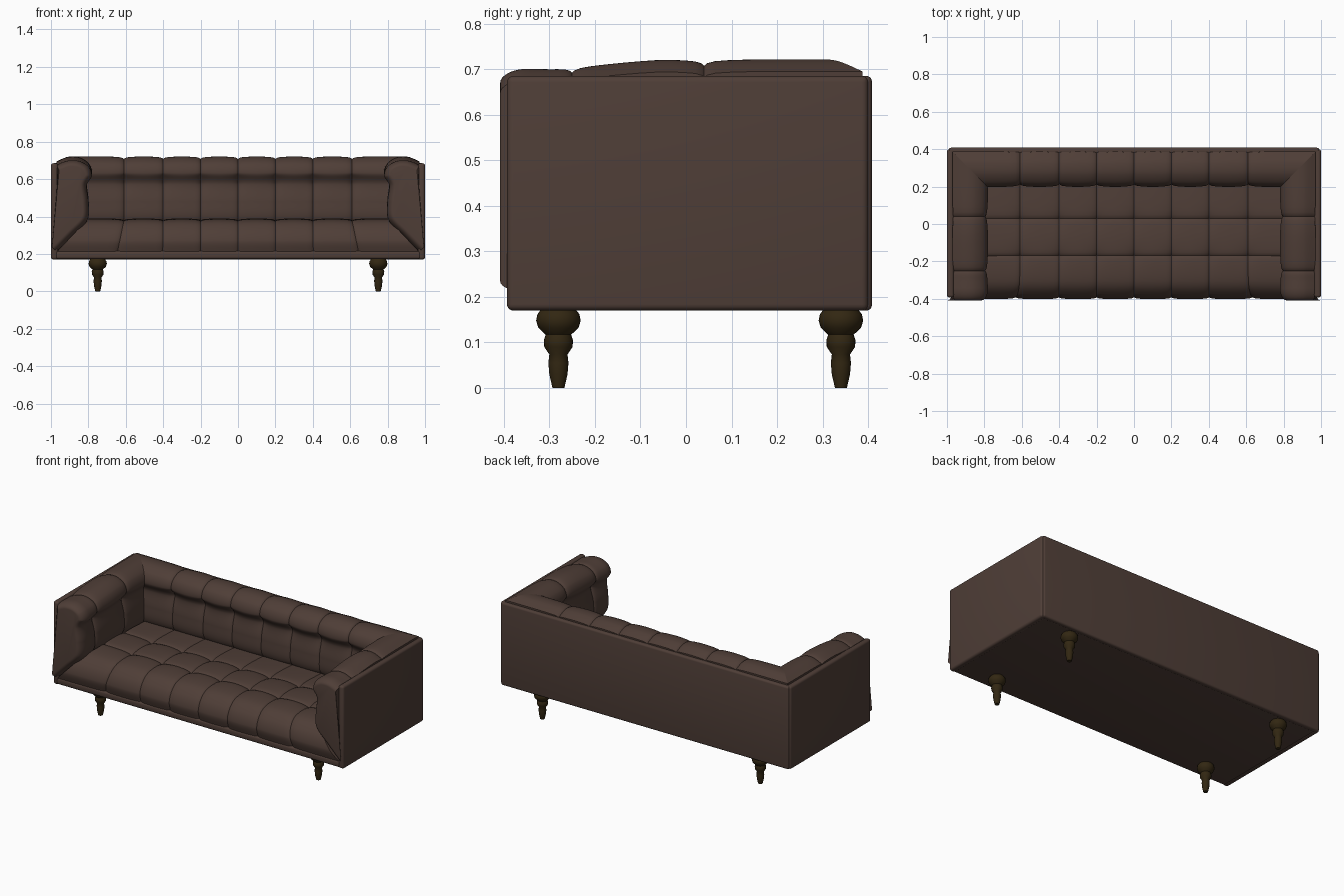
import bpy, bmesh, math
from mathutils import Vector

cube = bpy.data.objects.get("Cube")
if cube:
    bpy.data.objects.remove(cube, do_unlink=True)


def material(name, rgb):
    m = bpy.data.materials.new(name)
    m.use_nodes = True
    m.diffuse_color = (*rgb, 1)
    b = m.node_tree.nodes["Principled BSDF"]
    b.inputs["Base Color"].default_value = (*rgb, 1)
    b.inputs["Roughness"].default_value = 0.6
    return m


LEATHER = material("brown leather", (0.078, 0.048, 0.038))
WOOD = material("dark wood", (0.032, 0.020, 0.006))


def finish(name, bm, mat, angle=35):
    bmesh.ops.remove_doubles(bm, verts=bm.verts, dist=0.0001)
    bmesh.ops.recalc_face_normals(bm, faces=bm.faces)
    me = bpy.data.meshes.new(name)
    bm.to_mesh(me)
    bm.free()
    me.materials.append(mat)
    ob = bpy.data.objects.new(name, me)
    bpy.context.collection.objects.link(ob)
    bpy.ops.object.select_all(action="DESELECT")
    ob.select_set(True)
    bpy.context.view_layer.objects.active = ob
    bpy.ops.object.shade_smooth_by_angle(angle=math.radians(angle))
    return ob


def panel(name, low, high, bevel):
    """Soft-edged upholstered board between two corners."""
    low, high = Vector(low), Vector(high)
    bm = bmesh.new()
    bmesh.ops.create_cube(bm, size=1)
    for v in bm.verts:
        v.co = (low + high) / 2 + v.co * (high - low)
    bmesh.ops.bevel(bm, geom=bm.edges[:], offset=bevel, segments=4,
                    profile=0.5, affect="EDGES")
    return finish(name, bm, LEATHER)


def loft(name, rings):
    """Closed solid through a series of closed rings."""
    bm = bmesh.new()
    vs = [[bm.verts.new(p) for p in ring] for ring in rings]
    n = len(vs[0])
    for a, b in zip(vs, vs[1:]):
        for i in range(n):
            j = (i + 1) % n
            bm.faces.new((a[i], a[j], b[j], b[i]))
    bm.faces.new(vs[0])
    bm.faces.new(vs[-1])
    return finish(name, bm, LEATHER)


def ease(i, n):
    return (1 - math.cos(math.pi * i / n)) / 2


def clustered(knots, n=12):
    """Samples between knots, packed closely around each knot."""
    out = [a + (b - a) * ease(i, n) for a, b in zip(knots, knots[1:]) for i in range(n)]
    return out + [knots[-1]]


def curve(knots, n=8):
    """Smooth curve through 2D knots; returns points with outward normals."""
    k = [Vector(p) for p in knots]
    pts = []
    for i in range(len(k) - 1):
        p0, p1, p2, p3 = k[max(i - 1, 0)], k[i], k[i + 1], k[min(i + 2, len(k) - 1)]
        for s in range(n):
            t = ease(s, n)
            pts.append(0.5 * (2 * p1 + (p2 - p0) * t + (2 * p0 - 5 * p1 + 4 * p2 - p3) * t * t
                              + (3 * p1 - p0 - 3 * p2 + p3) * t ** 3))
    pts.append(k[-1])
    area = sum(a.x * b.y - b.x * a.y for a, b in zip(pts, pts[1:] + pts[:1]))
    sign = 1 if area > 0 else -1
    out = []
    for i, p in enumerate(pts):
        d = (pts[min(i + 1, len(pts) - 1)] - pts[max(i - 1, 0)]).normalized()
        out.append((p, Vector((d.y, -d.x)) * sign))
    return out


def near(value, lines):
    return min(abs(value - s) for s in lines)


def tuft(dc, dr):
    """Depth of a seam at distance dc, deepened into a button near row dr."""
    seam = 0.007 * math.exp(-dc / 0.006) + 0.007 * math.exp(-dc / 0.04)
    button = 0.014 * math.exp(-math.hypot(dc, dr) / 0.035)
    return seam + button


COLUMNS = [-0.61, -0.4, -0.2, 0, 0.2, 0.4, 0.61]
ARM_SEAMS = [-0.25, 0.04]
SEAT_ROWS = [-0.17, 0.03]
TUFT_Z = 0.575
OUT_X, OUT_Y = 0.97, 0.387

# Padding section (distance inward from the shell, height)
PAD = curve([(0, 0.21), (0.085, 0.295), (0.165, 0.38), (0.172, 0.48), (0.163, TUFT_Z),
             (0.19, 0.63), (0.172, 0.685), (0.12, 0.717), (0.06, 0.719), (0, 0.695)])


def mitre(s, start, end, offset):
    """Beyond start, squeeze the station so the end lands on the mitre line."""
    if s <= start:
        return s
    return start + (s - start) / (end - start) * (end - offset - start)


# Back padding
rings = []
for s in clustered([-OUT_X] + COLUMNS + [OUT_X]):
    ring = []
    for p, n in PAD:
        q = p - n * tuft(near(s, COLUMNS), abs(p.y - TUFT_Z))
        x = math.copysign(mitre(abs(s), 0.74, OUT_X, q.x), s)
        ring.append((x, OUT_Y - q.x, q.y))
    rings.append(ring)
loft("back_padding", rings)

# Arm paddings with rounded front ends
FRONT = -0.345
stations = []
for i in range(8, 0, -1):
    a = math.pi / 2 * i / 8
    stations.append((FRONT - 0.063 * math.sin(a), 0.035 * (1 - math.cos(a))))
stations += [(s, 0) for s in clustered([FRONT] + ARM_SEAMS + [OUT_Y])]
for label, side in (("left", 1), ("right", -1)):
    rings = []
    for s, inset in stations:
        ring = []
        droop = 0.02 * min(1, max(0, (-s - 0.05) / 0.25))
        for p, n in PAD:
            q = p - n * (inset + tuft(near(s, ARM_SEAMS), abs(p.y - TUFT_Z)))
            z = q.y - droop * max(0, (q.y - 0.45) / 0.27)
            ring.append((side * (OUT_X - q.x), mitre(s, 0.17, OUT_Y, q.x), z))
        rings.append(ring)
    loft(label + "_arm_padding", rings)

# Seat cushion, widening down its front to meet the arms on a diagonal
SEAT = curve([(0.24, 0.375), (0.03, 0.387), (-0.17, 0.392), (-0.31, 0.38),
              (-0.375, 0.335), (-0.402, 0.27), (-0.39, 0.212)], 10)
rings = []
for s in clustered([-0.8] + COLUMNS + [0.8]):
    ring = []
    for p, n in SEAT:
        dr = near(p.x, SEAT_ROWS)
        row = 0.006 * math.exp(-dr / 0.006) + 0.006 * math.exp(-dr / 0.04)
        q = p - n * (0.8 * tuft(near(s, COLUMNS), dr) + row)
        widen = min(1, max(0, (0.39 - p.y) / 0.18)) if p.x < -0.2 else 0
        ring.append((s + math.copysign(0.17 * widen * (abs(s) / 0.8) ** 6, s), q.x, q.y))
    rings.append(ring)
loft("seat_cushion", rings)

# Outer shell
panel("base_rail", (-0.98, -0.392, 0.172), (0.98, 0.39, 0.216), 0.014)
panel("back_panel", (-0.99, 0.375, 0.17), (0.99, 0.408, 0.685), 0.012)
for label, side in (("left", 1), ("right", -1)):
    xs = sorted((side * 0.963, side * 1.0))
    panel(label + "_side_panel", (xs[0], -0.393, 0.17), (xs[1], 0.4, 0.685), 0.014)

# Turned legs
LEG = [(0.036, 0.175), (0.046, 0.162), (0.049, 0.148), (0.044, 0.132), (0.028, 0.117),
       (0.032, 0.105), (0.031, 0.09), (0.02, 0.074), (0.022, 0.055), (0.02, 0.03), (0.013, 0)]
for lx, xname in ((0.75, "left"), (-0.75, "right")):
    for ly, yname in ((-0.28, "front"), (0.34, "back")):
        bm = bmesh.new()
        prev = None
        for r, z in LEG:
            ring = [bm.verts.new((lx + r * math.cos(a), ly + r * math.sin(a), z))
                    for a in (math.tau * i / 24 for i in range(24))]
            if prev:
                for i in range(24):
                    j = (i + 1) % 24
                    bm.faces.new((prev[i], prev[j], ring[j], ring[i]))
            else:
                bm.faces.new(ring)
            prev = ring
        bm.faces.new(prev)
        finish(f"{yname}_{xname}_leg", bm, WOOD, 50)
